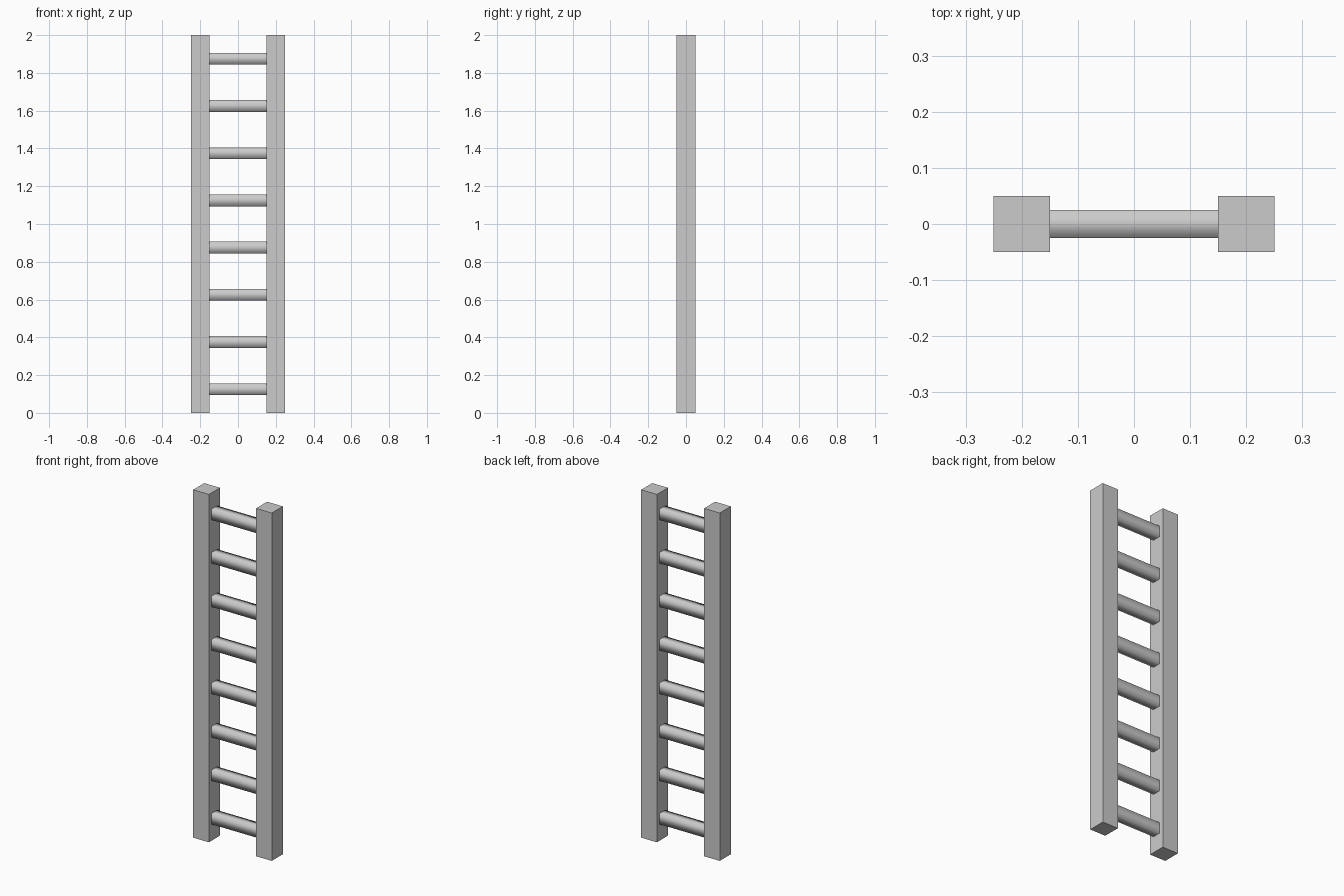
import bpy
import bmesh

if "Cube" in bpy.data.objects:
    bpy.data.objects.remove(bpy.data.objects["Cube"])


def box(name, size, loc, smooth_sides=False):
    """Box from a unit cube; optionally open-ended along x with smooth sides."""
    bm = bmesh.new()
    bmesh.ops.create_cube(bm, size=1)
    bmesh.ops.scale(bm, vec=size, verts=bm.verts)
    if smooth_sides:
        ends = [f for f in bm.faces if abs(f.normal.x) > 0.9]
        bmesh.ops.delete(bm, geom=ends, context='FACES_ONLY')
        for f in bm.faces:
            f.smooth = True
    mesh = bpy.data.meshes.new(name)
    bm.to_mesh(mesh)
    bm.free()
    obj = bpy.data.objects.new(name, mesh)
    obj.location = loc
    bpy.context.collection.objects.link(obj)
    return obj


# Two square upright rails
for side, label in ((-1, "left"), (1, "right")):
    box(f"{label}_rail", (0.1, 0.1, 2.0), (0.2 * side, 0, 1.0))

# Eight evenly spaced rungs between the rails
for i in range(8):
    box(f"rung_{i + 1}", (0.3, 0.05, 0.0625), (0, 0, 0.125 + 0.25 * i), True)
